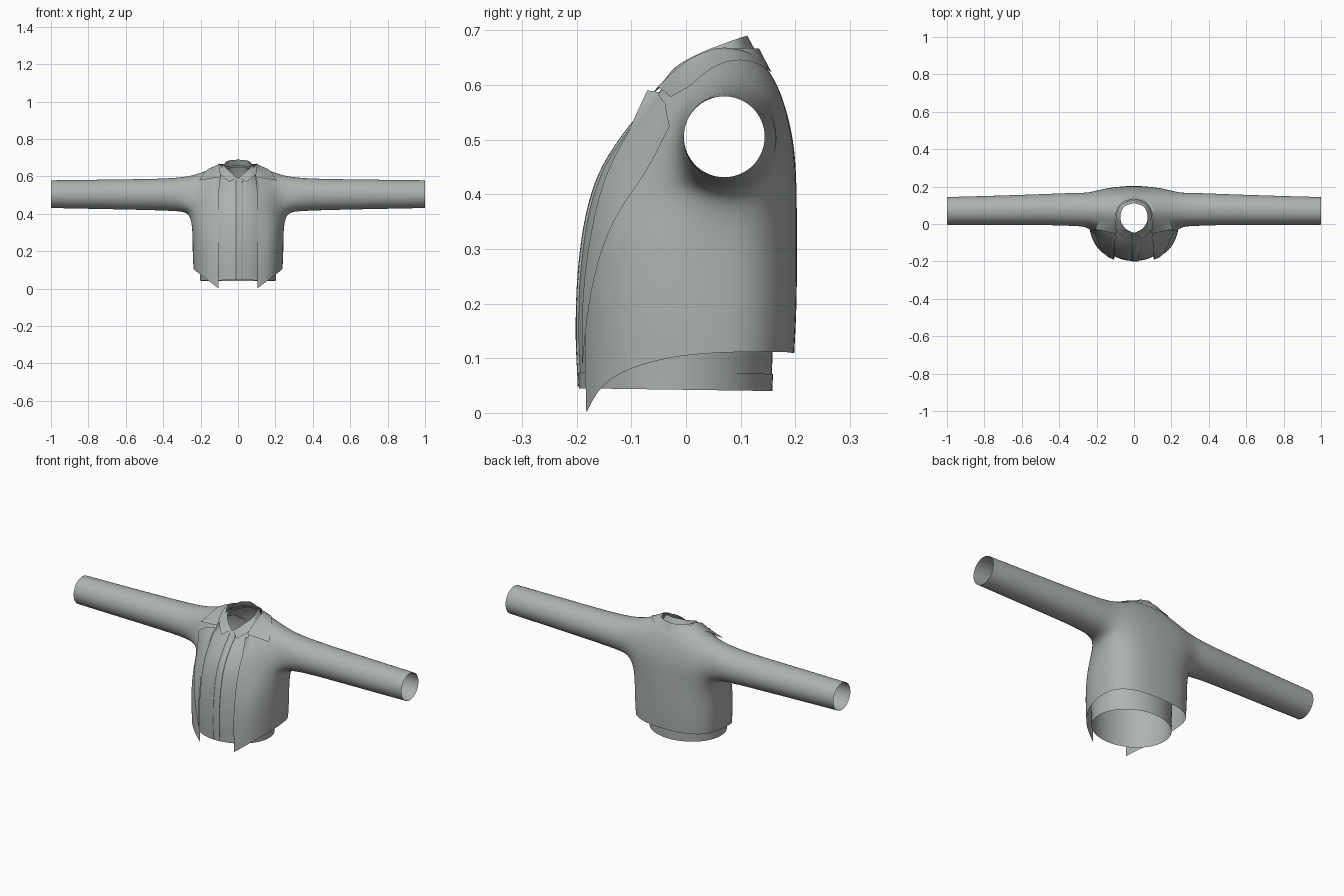
import bpy, math
from mathutils import Vector
from mathutils.bvhtree import BVHTree

if "Cube" in bpy.data.objects:
    bpy.data.objects.remove(bpy.data.objects["Cube"])

cloth = bpy.data.materials.new("grey_cloth")
cloth.diffuse_color = (0.42, 0.45, 0.44, 1)
cloth.use_nodes = True
cloth.node_tree.nodes["Principled BSDF"].inputs["Base Color"].default_value = cloth.diffuse_color


def make(name, verts, faces, mirror=False, subsurf=0):
    me = bpy.data.meshes.new(name)
    me.from_pydata([tuple(v) for v in verts], [], faces)
    me.materials.append(cloth)
    for p in me.polygons:
        p.use_smooth = True
    ob = bpy.data.objects.new(name, me)
    bpy.context.collection.objects.link(ob)
    if mirror:
        ob.modifiers.new("mirror", 'MIRROR').merge_threshold = 0.001
    if subsurf:
        m = ob.modifiers.new("smooth", 'SUBSURF')
        m.levels = m.render_levels = subsurf
        m.boundary_smooth = 'PRESERVE_CORNERS'
    return ob


def spline(pts, n):
    """Sample n+1 points of a smooth curve through the given points."""
    out = []
    pts = [Vector(p) for p in pts]
    k = len(pts) - 1
    for i in range(n + 1):
        s = i / n * k
        j = min(int(s), k - 1)
        t = s - j
        b, c = pts[j], pts[j + 1]
        a = pts[j - 1] if j > 0 else b * 2 - c
        d = pts[j + 2] if j + 2 <= k else c * 2 - b
        out.append((b * 2 + (c - a) * t + (a * 2 - b * 5 + c * 4 - d) * t * t
                    + (b * 3 - a - c * 3 + d) * t ** 3) * 0.5)
    return out


def grid(name, rows, mirror=False, closed=False, skip=None):
    n = len(rows[0])
    verts = [Vector(v) for r in rows for v in r]
    faces = []
    for i in range(len(rows) - 1):
        for j in range(n if closed else n - 1):
            k = (j + 1) % n
            f = (i * n + j, i * n + k, (i + 1) * n + k, (i + 1) * n + j)
            c = (verts[f[0]] + verts[f[1]] + verts[f[2]] + verts[f[3]]) / 4
            if not (skip and skip(c)):
                faces.append(f)
    return make(name, verts, faces, mirror)


def surface(ob):
    bpy.context.view_layer.update()
    return BVHTree.FromObject(ob, bpy.context.evaluated_depsgraph_get())


# jacket half: columns run from front edge to back centre
WAIST = [(.105, -.187), (.19, -.155), (.24, -.05), (.245, .04), (.237, .13), (.15, .195), (0, .207)]
HEM = (.0, .065, .1, .11, .112, .112, .107)
ARM_LOW = [(.105, -.148, .42), (.175, -.108, .42), (.238, -.02, .425), (.268, .07, .4),
           (.245, .155, .425), (.15, .197, .42), (0, .205, .42)]
ARM_MID = [(.103, -.11, .5), (.165, -.078, .5), (.232, -.015, .505), None,
           (.245, .172, .505), (.15, .195, .5), (0, .2, .49)]
ARM_TOP = [(.1, -.06, .57), (.15, -.035, .58), (.21, .005, .588), (.25, .075, .61),
           (.22, .145, .59), (.13, .175, .575), (0, .182, .57)]
SHOULDER = [(.09, -.025, .618), (.105, .005, .632), (.12, .035, .645), (.125, .075, .65),
            (.11, .115, .645), (.07, .147, .63), (0, .16, .62)]
cage = [[(x * .98, y * .975, z) for (x, y), z in zip(WAIST, HEM)],
        [(x, y, .2) for x, y in WAIST],
        [(x, y * (.9 if y < 0 else 1), .33) for x, y in WAIST],
        ARM_LOW, ARM_MID, ARM_TOP, SHOULDER,
        [(x * .8, .06 + (y - .06) * .8, z + .016) for x, y, z in SHOULDER]]
verts, index, faces = [], {}, []
for r, row in enumerate(cage):
    for c, p in enumerate(row):
        if p:
            index[r, c] = len(verts)
            verts.append(p)
for r in range(7):
    for c in range(6):
        q = [(r, c), (r, c + 1), (r + 1, c + 1), (r + 1, c)]
        if all(k in index for k in q):
            faces.append([index[k] for k in q])
# sleeve grows out of the armhole
ring = [index[k] for k in ((3, 2), (3, 3), (3, 4), (4, 4), (5, 4), (5, 3), (5, 2), (4, 2))]
for x, y, z, rad in ((.33, .078, .503, .098), (.45, .078, .503, .092),
                     (.72, .073, .504, .087), (1, .07, .505, .082)):
    new = []
    for i in range(8):
        a = math.radians(-135 + 45 * i)
        new.append(len(verts))
        verts.append((x, y + rad * math.cos(a), z + rad * math.sin(a)))
    for i in range(8):
        j = (i + 1) % 8
        faces.append([ring[i], ring[j], new[j], new[i]])
    ring = new
jacket = make("jacket_with_sleeves", verts, faces, mirror=True, subsurf=3)
jacket_bvh = surface(jacket)

# lapel: strip between fold edge and outer edge, laid on the jacket front
EDGES = [((.106, .09), (.109, .09)), ((.106, .25), (.15, .25)), ((.106, .40), (.188, .40)),
         ((.104, .5), (.22, .525)), ((.094, .59), (.165, .565))]
lapel = []
for a, b in zip(EDGES[:-1], EDGES[1:]):
    for i in range(6 if b is not EDGES[-1] else 7):
        e = [Vector(a[k]).lerp(Vector(b[k]), i / 6) for k in (0, 1)]
        row = []
        for j in range(9):
            x, z = e[0].lerp(e[1], j / 8)
            hit = jacket_bvh.ray_cast(Vector((x, -1, z)), Vector((0, 1, 0)))[0]
            if hit is None or hit.y > .06:
                hit = jacket_bvh.find_nearest(Vector((x, -.1, z)))[0]
            row.append((x, hit.y - .007, z))
        lapel.append(row)
grid("lapel", lapel, mirror=True)


# folded collars: strip from top edge to lower edge, front to back centre
def collar(name, top, low, over=None):
    rows = []
    for a, b in zip(spline(top, 20), spline(low, 20)):
        row = []
        for j in range(7):
            p = a.lerp(b, j / 6)
            if over:
                hit = over.ray_cast(Vector((p.x, p.y, 2)), Vector((0, 0, -1)))[0]
                if hit and hit.z > .5:
                    p.z = max(p.z, hit.z + .006)
            row.append(p)
        rows.append(row)
    for p in rows[-1]:
        p.x = 0
    return grid(name, rows, mirror=True)


collar("jacket_collar",
       [(.093, -.052, .597), (.098, 0, .643), (.1, .05, .664), (.065, .113, .667), (0, .134, .666)],
       [(.208, -.028, .578), (.185, .025, .605), (.135, .1, .625), (.07, .147, .624), (0, .158, .62)],
       jacket_bvh)
collar("shirt_collar",
       [(.005, -.048, .594), (.05, -.02, .632), (.073, .03, .66), (.055, .09, .683), (0, .112, .69)],
       [(.045, -.08, .57), (.088, -.035, .605), (.097, .03, .635), (.073, .1, .65), (0, .13, .657)])

# shirt body: (front z, back z, half width, front y, back y)
RINGS = [(.045, .04, .2, -.194, .156), (.15, .15, .204, -.198, .16), (.26, .26, .205, -.194, .165),
         (.36, .36, .198, -.18, .168), (.44, .45, .182, -.155, .17), (.51, .54, .155, -.112, .165),
         (.56, .60, .12, -.07, .15), (.592, .65, .085, -.045, .128)]


def shirt_ring(p, grow=0.0, n=64):
    zf, zb, w, yf, yb = p
    out = []
    for i in range(n):
        a = 2 * math.pi * i / n
        s = (1 - math.cos(a)) / 2
        out.append(Vector(((w + grow) * math.sin(a),
                           (yf + yb) / 2 - ((yb - yf) / 2 + grow) * math.cos(a),
                           zf + (zb - zf) * s)))
    return out


def armhole(c):
    return abs(c.x) > .06 and math.hypot(c.y - .07, c.z - .505) < .095


levels = spline(RINGS, 49)
shirt = grid("shirt_body", [shirt_ring(p) for p in levels], closed=True, skip=armhole)
grid("shirt_hem_band", [shirt_ring(p, .002) for p in levels[:3]], closed=True)

# button placket down the shirt front
shirt_bvh = surface(shirt)
placket = []
for i in range(31):
    z = .048 + .53 * i / 30
    row = []
    for x, lift in ((-.01, 0), (-.01, .004), (.003, .004), (.014, .004), (.025, .004), (.025, 0)):
        hit = shirt_bvh.ray_cast(Vector((x, -1, z)), Vector((0, 1, 0)))[0]
        row.append((x, (hit.y if hit else -.05) - lift, z))
    placket.append(row)
grid("shirt_placket", placket)
